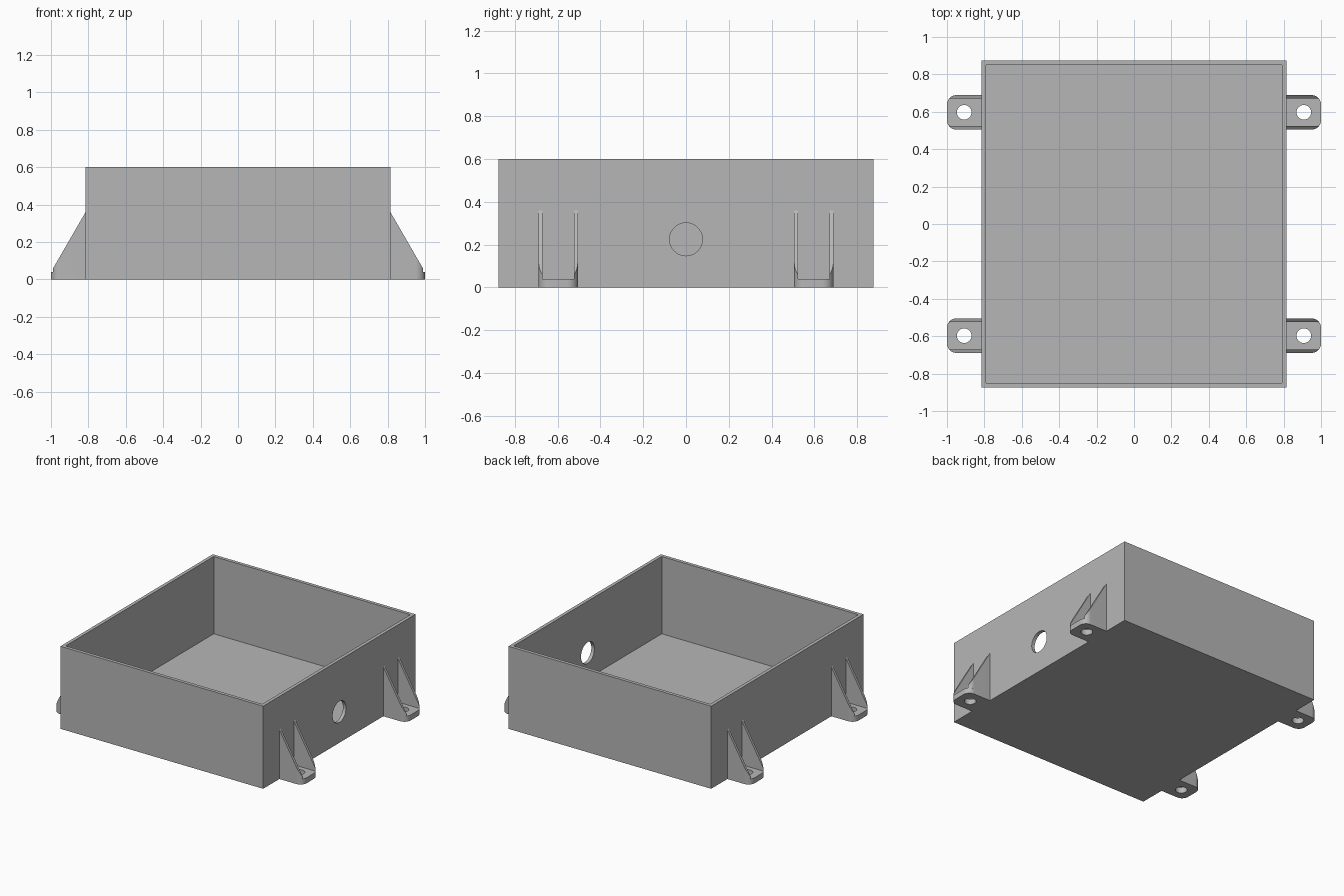
import bpy, bmesh
from math import asin, cos, sin, pi
from mathutils import Matrix, Vector

if "Cube" in bpy.data.objects:
    bpy.data.objects.remove(bpy.data.objects["Cube"], do_unlink=True)

GREY = (0.47, 0.47, 0.47, 1)
mat = bpy.data.materials.new("plain grey")
mat.use_nodes = True
mat.diffuse_color = GREY
mat.node_tree.nodes["Principled BSDF"].inputs["Base Color"].default_value = GREY

# Overall sizes
BX, BY, BZ = 0.815, 0.875, 0.6        # box half width, half depth, height
WALL, FLOOR = 0.035, 0.038
TAB_Y, TAB_H, TAB_R, TAB_Z = 0.597, 0.092, 0.05, 0.04
RIB, RIB_TOP = 0.018, 0.36


def finish(bm, name):
    bmesh.ops.recalc_face_normals(bm, faces=bm.faces)
    mesh = bpy.data.meshes.new(name)
    bm.to_mesh(mesh)
    bm.free()
    mesh.materials.append(mat)
    obj = bpy.data.objects.new(name, mesh)
    bpy.context.collection.objects.link(obj)
    return obj


def activate(obj):
    bpy.ops.object.select_all(action='DESELECT')
    obj.select_set(True)
    bpy.context.view_layer.objects.active = obj


def smooth(obj):
    activate(obj)
    bpy.ops.object.shade_smooth_by_angle(angle=pi / 6)


def drill(obj, centre, radius, depth, axis):
    """Cut a round hole through obj along the given axis."""
    bm = bmesh.new()
    turn = Vector((0, 0, 1)).rotation_difference(Vector(axis)).to_matrix().to_4x4()
    bmesh.ops.create_cone(bm, cap_ends=True, segments=48, radius1=radius,
                          radius2=radius, depth=depth,
                          matrix=Matrix.Translation(centre) @ turn)
    cutter = finish(bm, "hole_cutter")
    cutter.hide_render = True
    mod = obj.modifiers.new("hole", 'BOOLEAN')
    mod.operation, mod.solver, mod.object = 'DIFFERENCE', 'EXACT', cutter
    activate(obj)
    bpy.ops.object.modifier_apply(modifier=mod.name)
    bpy.data.objects.remove(cutter, do_unlink=True)


def prism(name, outline, z0, top):
    """Upright prism whose top height follows top(x)."""
    bm = bmesh.new()
    low = [bm.verts.new((x, y, z0)) for x, y in outline]
    high = [bm.verts.new((x, y, top(abs(x)))) for x, y in outline]
    bm.faces.new(low)
    bm.faces.new(high)
    n = len(low)
    for i in range(n):
        j = (i + 1) % n
        bm.faces.new((low[i], low[j], high[j], high[i]))
    return finish(bm, name)


def corner(start, steps=12):
    """Rounded tab corner, from angle start to a right angle."""
    angles = [start + (pi / 2 - start) * i / steps for i in range(steps + 1)]
    return [(1 - TAB_R + TAB_R * cos(a), TAB_H - TAB_R + TAB_R * sin(a)) for a in angles]


def rib_top(x):
    return RIB_TOP + (TAB_Z - RIB_TOP) * (x - BX) / (1 - BX)


# Open box: inset the top and push it down to the floor
bm = bmesh.new()
bmesh.ops.create_cube(bm, size=1, matrix=Matrix.Translation((0, 0, BZ / 2))
                      @ Matrix.Diagonal((2 * BX, 2 * BY, BZ, 1)))
top_face = max(bm.faces, key=lambda f: f.calc_center_median().z)
bmesh.ops.inset_region(bm, faces=[top_face], thickness=WALL)
floor = bmesh.ops.extrude_discrete_faces(bm, faces=[top_face])["faces"][0]
bmesh.ops.translate(bm, verts=floor.verts, vec=(0, 0, FLOOR - BZ))
box = finish(bm, "open_box")

# Cable hole in one side wall
drill(box, (BX - WALL / 2, 0, 0.225), 0.077, 0.2, (1, 0, 0))
smooth(box)

# Four mounting brackets: rounded tab, screw hole and two sloping ribs
upper = corner(0)
tab_shape = [(BX, -TAB_H)] + [(x, -v) for x, v in reversed(upper)] + upper + [(BX, TAB_H)]
rib_shape = [(BX, TAB_H - RIB)] + corner(asin((TAB_R - RIB) / TAB_R)) + [(BX, TAB_H)]

for sx, side in ((1, "left"), (-1, "right")):
    for sy, end in ((1, "back"), (-1, "front")):
        tag = f"{end}_{side}"
        tab = prism(f"mounting_tab_{tag}",
                    [(sx * x, sy * TAB_Y + v) for x, v in tab_shape], 0, lambda x: TAB_Z)
        drill(tab, (sx * 0.908, sy * TAB_Y, TAB_Z / 2), 0.039, 0.2, (0, 0, 1))
        smooth(tab)
        for s, place in ((1, "rear"), (-1, "fore")):
            smooth(prism(f"{place}_rib_{tag}",
                         [(sx * x, sy * TAB_Y + s * v) for x, v in rib_shape],
                         TAB_Z, rib_top))
